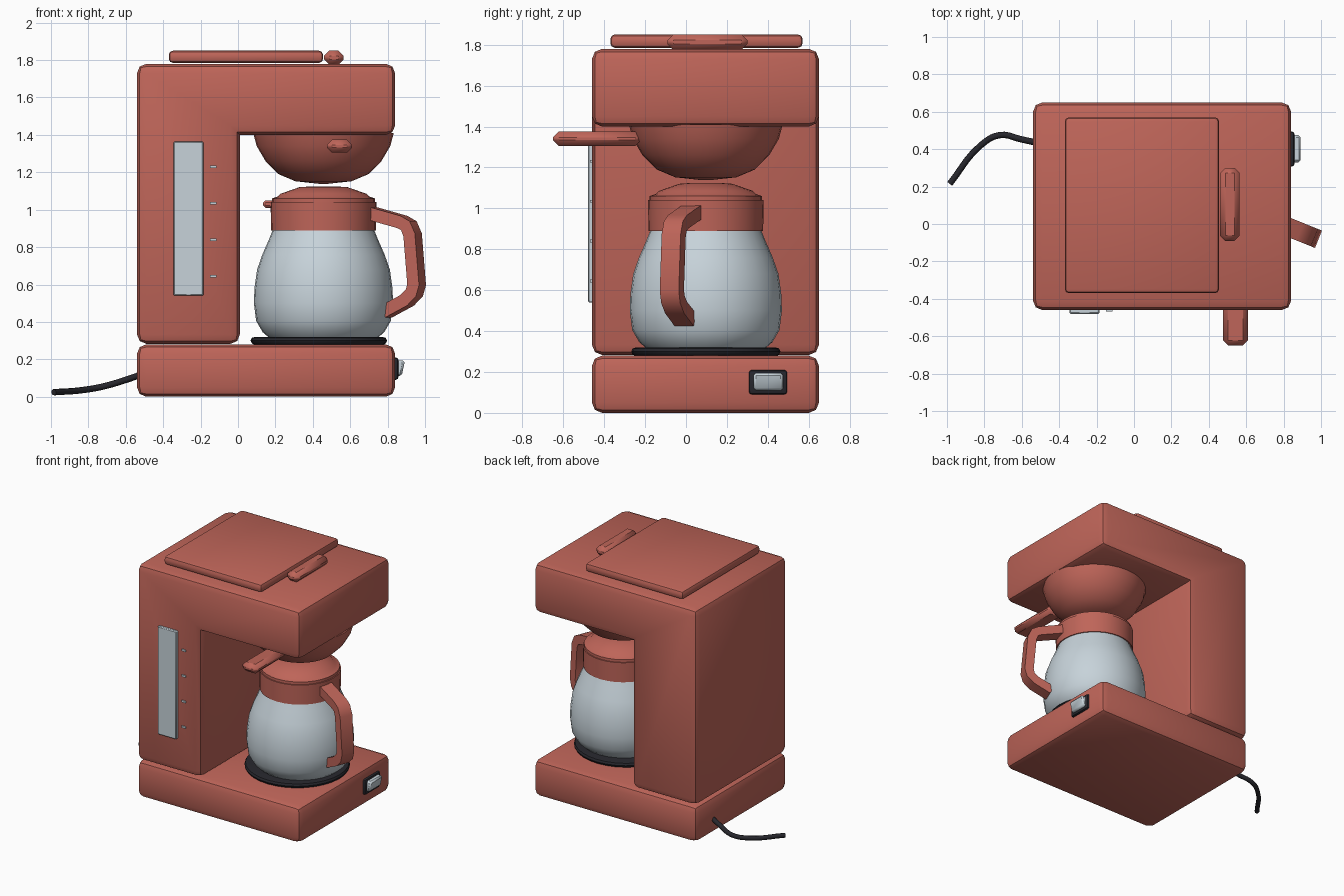
import bpy, bmesh
from math import radians, cos, sin, pi
from mathutils import Vector

cube = bpy.data.objects.get("Cube")
if cube:
    bpy.data.objects.remove(cube, do_unlink=True)


def material(name, rgb):
    m = bpy.data.materials.new(name)
    m.use_nodes = True
    m.diffuse_color = (*rgb, 1)
    m.node_tree.nodes["Principled BSDF"].inputs["Base Color"].default_value = (*rgb, 1)
    return m


RED = material("terracotta_plastic", (0.52, 0.13, 0.10))
GLASS = material("pale_grey_glass", (0.57, 0.65, 0.70))
BLACK = material("black_rubber", (0.02, 0.02, 0.026))


def finish(name, bm, mat, angle=40):
    bmesh.ops.recalc_face_normals(bm, faces=bm.faces)
    mesh = bpy.data.meshes.new(name)
    bm.to_mesh(mesh)
    bm.free()
    mesh.materials.append(mat)
    ob = bpy.data.objects.new(name, mesh)
    bpy.context.collection.objects.link(ob)
    bpy.ops.object.select_all(action='DESELECT')
    bpy.context.view_layer.objects.active = ob
    ob.select_set(True)
    bpy.ops.object.shade_smooth_by_angle(angle=radians(angle))
    return ob


def slab(name, outline, y0, y1, mat, bevel=0.0, segments=2):
    """Extrude an x-z outline along y and round every convex edge."""
    bm = bmesh.new()
    face = bm.faces.new([bm.verts.new((x, y0, z)) for x, z in outline])
    out = bmesh.ops.extrude_face_region(bm, geom=[face])
    moved = [v for v in out["geom"] if isinstance(v, bmesh.types.BMVert)]
    bmesh.ops.translate(bm, verts=moved, vec=(0, y1 - y0, 0))
    bmesh.ops.recalc_face_normals(bm, faces=bm.faces)
    bm.normal_update()
    if bevel:
        convex = [e for e in bm.edges if e.is_convex]
        bmesh.ops.bevel(bm, geom=convex, offset=bevel, segments=segments,
                        profile=0.5, affect='EDGES', clamp_overlap=True)
    return finish(name, bm, mat)


def box(name, xs, ys, zs, mat, bevel=0.0, segments=2):
    outline = [(xs[0], zs[0]), (xs[1], zs[0]), (xs[1], zs[1]), (xs[0], zs[1])]
    return slab(name, outline, *ys, mat, bevel, segments)


def lathe(name, centre, profile, mat, steps=32, angle=40):
    """Spin a radius-height profile around a vertical axis, closing both ends."""
    bm = bmesh.new()
    rings = []
    for r, z in profile:
        rings.append([bm.verts.new((centre[0] + r * cos(2 * pi * i / steps),
                                    centre[1] + r * sin(2 * pi * i / steps), z))
                      for i in range(steps)])
    for a, b in zip(rings, rings[1:]):
        for i in range(steps):
            j = (i + 1) % steps
            bm.faces.new((a[i], a[j], b[j], b[i]))
    bm.faces.new(rings[0])
    bm.faces.new(rings[-1])
    return finish(name, bm, mat, angle)


DEPTH = (-0.46, 0.65)
AXIS = (0.457, 0.097)

# Housing: base and L-shaped tower with overhanging head
box("base", (-0.54, 0.84), DEPTH, (0.0, 0.28), RED, 0.05)
slab("tower_and_head",
     [(-0.54, 0.283), (0.01, 0.283), (0.01, 1.40), (0.84, 1.40), (0.84, 1.78), (-0.54, 1.78)],
     *DEPTH, RED, 0.05)

# Reservoir lid and its grip
box("reservoir_lid", (-0.37, 0.455), (-0.37, 0.57), (1.785, 1.85), RED, 0.022)
box("lid_grip", (0.46, 0.565), (-0.09, 0.30), (1.775, 1.85), RED, 0.028, 1)

# Water gauge and level marks
box("water_gauge", (-0.345, -0.185), (-0.48, -0.45), (0.54, 1.365), GLASS, 0.006, 1)
for i in range(4):
    z = 0.645 + 0.195 * i
    box(f"level_mark_{i + 1}", (-0.15, -0.115), (-0.469, -0.455), (z - 0.007, z + 0.007), GLASS)

# Filter basket and handle
lathe("filter_basket", (0.457, 0.097),
      [(0.02, 1.138), (0.15, 1.152), (0.24, 1.19), (0.31, 1.26), (0.357, 1.34), (0.376, 1.41)], RED)
box("basket_handle", (0.475, 0.61), (-0.65, -0.22), (1.305, 1.375), RED, 0.028, 1)

# Warming plate
lathe("warming_plate", (0.432, 0.097),
      [(0.34, 0.275), (0.358, 0.285), (0.365, 0.30), (0.358, 0.315), (0.34, 0.32)], BLACK)

# Carafe
lathe("carafe_glass", AXIS,
      [(0.29, 0.315), (0.325, 0.345), (0.36, 0.405), (0.372, 0.50), (0.369, 0.58), (0.355, 0.68),
       (0.327, 0.76), (0.292, 0.84), (0.268, 0.90)], GLASS)
lathe("carafe_collar", AXIS, [(0.265, 0.89), (0.28, 0.89), (0.283, 1.04), (0.27, 1.04)], RED)
lathe("carafe_lid", AXIS,
      [(0.275, 1.035), (0.275, 1.06), (0.245, 1.07), (0.23, 1.085), (0.13, 1.12), (0.06, 1.125)], RED)
box("carafe_spout", (0.135, 0.24), (0.06, 0.135), (1.01, 1.05), RED, 0.012, 1)


# Carafe handle: a flat strip swept along a vertical path
def strip_handle(name, path, thick, width, origin, turn):
    out = Vector((cos(turn), sin(turn), 0))
    side = Vector((-sin(turn), cos(turn), 0)) * width / 2
    points = [Vector(p) for p in path]
    bm = bmesh.new()
    rings = []
    for i, p in enumerate(points):
        before = (p - points[max(i - 1, 0)]).normalized()
        after = (points[min(i + 1, len(points) - 1)] - p).normalized()
        t = (before + after).normalized()
        n = Vector((-t.y, t.x)) * thick / 2
        ring = []
        for s, w in ((1, 1), (1, -1), (-1, -1), (-1, 1)):
            q = p + n * s
            ring.append(bm.verts.new(Vector(origin) + out * q.x + side * w + Vector((0, 0, q.y))))
        rings.append(ring)
    for a, b in zip(rings, rings[1:]):
        for i in range(4):
            j = (i + 1) % 4
            bm.faces.new((a[i], a[j], b[j], b[i]))
    bm.faces.new(rings[0])
    bm.faces.new(rings[-1])
    return finish(name, bm, RED, 50)


strip_handle("carafe_handle",
             [(0.0, 0.985), (0.19, 0.935), (0.23, 0.915), (0.252, 0.865),
              (0.275, 0.60), (0.262, 0.555), (0.22, 0.515), (0.10, 0.455)],
             0.068, 0.10, (0.70, 0.034, 0), radians(-22))

# Power switch
box("switch_frame", (0.82, 0.858), (0.307, 0.495), (0.09, 0.21), BLACK, 0.015)
rocker = slab("switch_rocker", [(0.84, 0.11), (0.875, 0.11), (0.893, 0.195), (0.84, 0.195)],
              0.33, 0.475, GLASS, 0.012, 1)

# Power cord
curve = bpy.data.curves.new("power_cord", 'CURVE')
curve.dimensions = '3D'
curve.bevel_depth = 0.017
curve.bevel_resolution = 2
curve.use_fill_caps = True
curve.resolution_u = 5
curve.materials.append(BLACK)
cord_path = [(-0.50, 0.43, 0.125), (-0.60, 0.452, 0.09), (-0.72, 0.475, 0.055),
             (-0.82, 0.42, 0.037), (-0.985, 0.215, 0.024)]
spline = curve.splines.new('BEZIER')
spline.bezier_points.add(len(cord_path) - 1)
for point, co in zip(spline.bezier_points, cord_path):
    point.co = co
    point.handle_left_type = point.handle_right_type = 'AUTO'
cord = bpy.data.objects.new("power_cord", curve)
bpy.context.collection.objects.link(cord)
